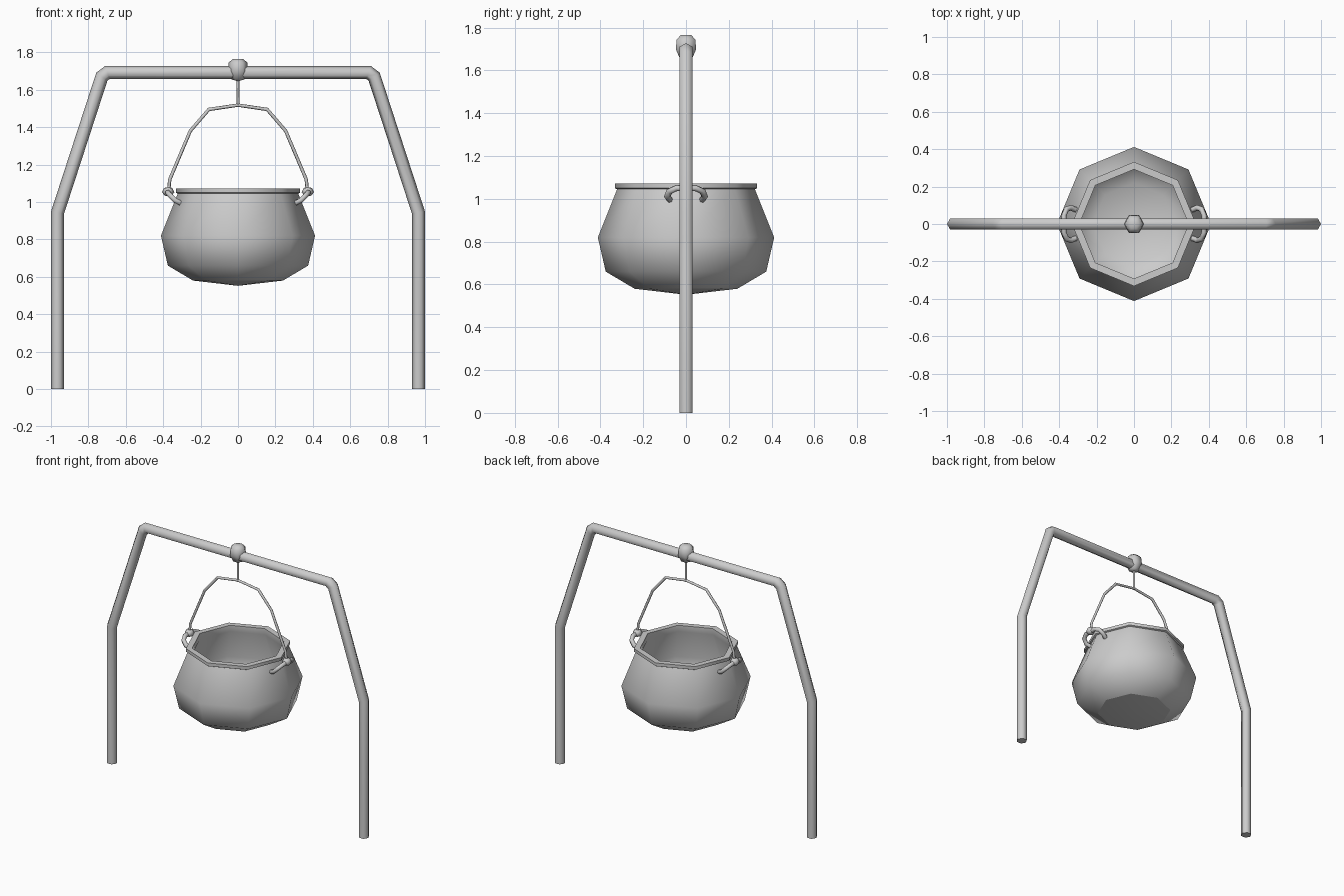
import bpy, bmesh, math
from mathutils import Vector

if "Cube" in bpy.data.objects:
    bpy.data.objects.remove(bpy.data.objects["Cube"])


def finish(name, bm, angle):
    bmesh.ops.recalc_face_normals(bm, faces=bm.faces)
    me = bpy.data.meshes.new(name)
    bm.to_mesh(me)
    bm.free()
    ob = bpy.data.objects.new(name, me)
    bpy.context.collection.objects.link(ob)
    bpy.ops.object.select_all(action='DESELECT')
    ob.select_set(True)
    bpy.context.view_layer.objects.active = ob
    bpy.ops.object.shade_smooth_by_angle(angle=math.radians(angle))
    return ob


def tube(name, points, radius, sides, ref):
    """Sweep a polygon along a path with mitred corners; ref is the plane normal."""
    pts = [Vector(p) for p in points]
    bm = bmesh.new()
    rings = []
    for i, p in enumerate(pts):
        d_in = (p - pts[max(i - 1, 0)]).normalized()
        d_out = (pts[min(i + 1, len(pts) - 1)] - p).normalized()
        t = (d_in + d_out).normalized()
        n = Vector(ref)
        n = (n - t * n.dot(t)).normalized()
        b = t.cross(n)
        miter = 1 / max(t.dot(d_out if d_out.length else d_in), 0.6)
        ring = []
        for k in range(sides):
            a = 2 * math.pi * k / sides
            ring.append(bm.verts.new(p + radius * (b * math.cos(a) * miter + n * math.sin(a))))
        rings.append(ring)
    for r, s in zip(rings, rings[1:]):
        for k in range(sides):
            j = (k + 1) % sides
            bm.faces.new((r[k], r[j], s[j], s[k]))
    bm.faces.new(rings[0])
    bm.faces.new(rings[-1])
    return finish(name, bm, 61)


def lathe(name, profile, sides, angle, x=0.0):
    """Revolve a (radius, z) profile about a vertical axis."""
    bm = bmesh.new()
    vs = [bm.verts.new((r, 0, z)) for r, z in profile]
    es = [bm.edges.new(e) for e in zip(vs, vs[1:])]
    bmesh.ops.spin(bm, geom=vs + es, cent=(0, 0, 0), axis=(0, 0, 1),
                   angle=2 * math.pi, steps=sides, use_duplicate=False)
    bmesh.ops.remove_doubles(bm, verts=bm.verts, dist=0.0005)
    bmesh.ops.translate(bm, verts=bm.verts, vec=(x, 0, 0))
    return finish(name, bm, angle)


def mirrored(half):
    """Complete a path given from the left end to the centre."""
    end = half[:-1] if abs(half[-1][0]) < 1e-6 else half
    return half + [(-x, y, z) for x, y, z in reversed(end)]


# Bent hexagonal support frame
tube("support_frame", mirrored([(-0.965, 0, 0), (-0.965, 0, 0.943),
                                (-0.728, 0, 1.67), (-0.698, 0, 1.693)]),
     0.035, 6, (0, 1, 0))

# Octagonal pot with hollow interior and raised rim
pot = lathe("pot", [(0, 0.552), (0.24, 0.58), (0.375, 0.66), (0.412, 0.82),
                    (0.322, 1.045), (0.332, 1.05), (0.332, 1.072), (0.292, 1.072),
                    (0.292, 1.03), (0.375, 0.82), (0.34, 0.68), (0.22, 0.61), (0, 0.59)], 8, 55)
# Crisp edges around the base and rim
for e in pot.data.edges:
    z0, z1 = (pot.data.vertices[i].co.z for i in e.vertices)
    if abs(z0 - z1) < 1e-4 and (abs(z0 - 0.58) < 1e-3 or z0 > 1.04):
        e.use_edge_sharp = True

# Knob gripping the bar, and its hanging rod
lathe("bar_knob", [(0, 1.645), (0.033, 1.655), (0.055, 1.70), (0.05, 1.745),
                   (0.028, 1.765), (0, 1.766)], 6, 61)
tube("hanging_rod", [(0, 0, 1.51), (0, 0, 1.66)], 0.008, 6, (0, 1, 0))

# Wire bail handle
tube("bail_handle", mirrored([(-0.372, 0, 1.05), (-0.365, 0, 1.12), (-0.255, 0, 1.38),
                              (-0.156, 0, 1.495), (0, 0, 1.518)]), 0.009, 6, (0, 1, 0))

# Side lugs with a knob where the bail attaches
for s, side in ((-1, "left"), (1, "right")):
    half = [(0.308, 0.075, 0.995), (0.338, 0.087, 1.01), (0.362, 0.078, 1.035),
            (0.375, 0.045, 1.05)]
    path = half + [(x, -y, z) for x, y, z in reversed(half)]
    tube(side + "_lug", [(s * x, y, z) for x, y, z in path], 0.015, 6, (-s, 0, 1))
    lathe(side + "_lug_knob", [(0, 1.03), (0.02, 1.035), (0.033, 1.053),
                               (0.022, 1.075), (0, 1.08)], 6, 61, s * 0.373)
